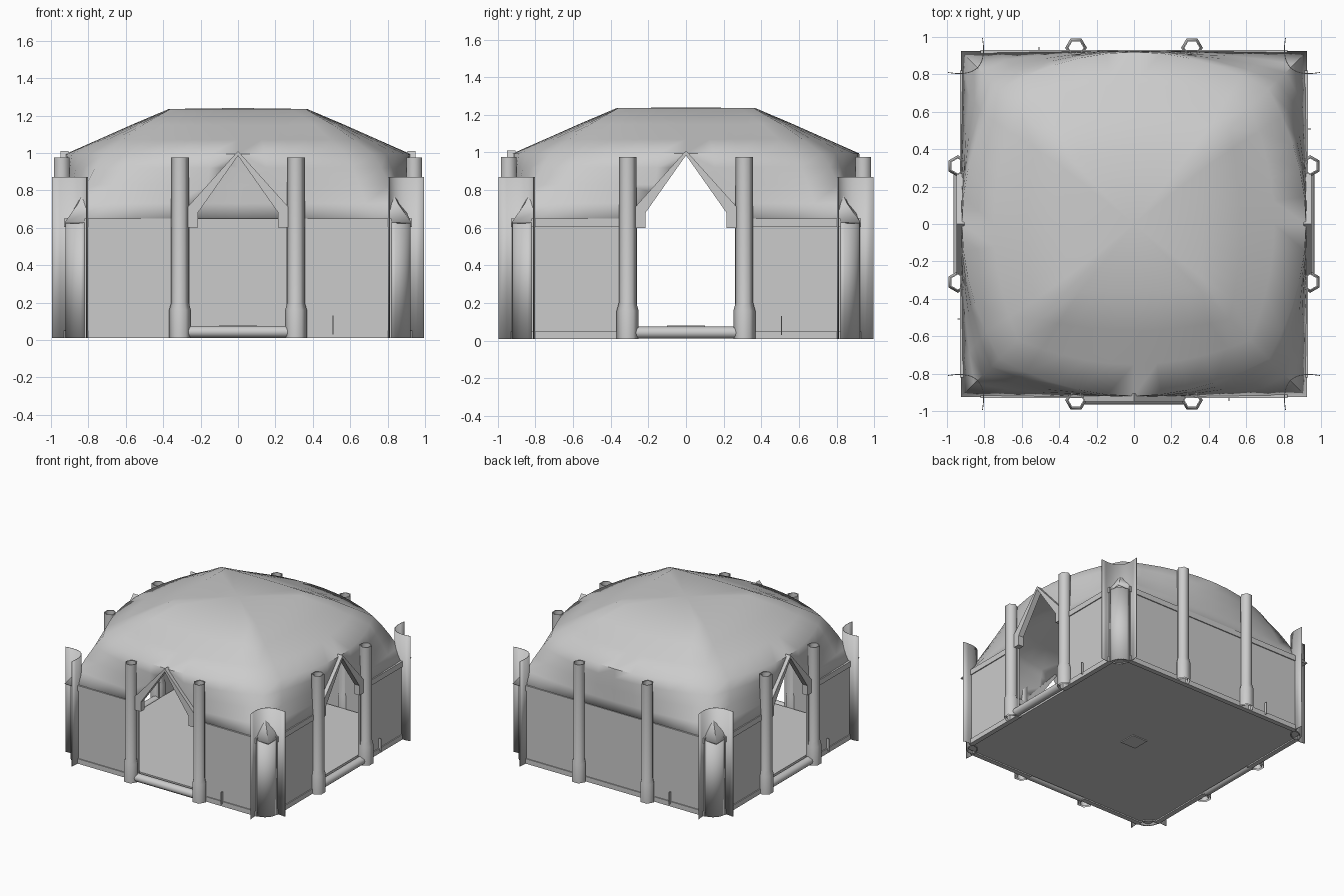
import bpy, bmesh, math
from mathutils import Matrix, Vector

if "Cube" in bpy.data.objects:
    bpy.data.objects.remove(bpy.data.objects["Cube"])

grey = bpy.data.materials.new("plain_grey")
grey.use_nodes = True
grey.diffuse_color = (0.6, 0.6, 0.6, 1)
grey.node_tree.nodes["Principled BSDF"].inputs["Base Color"].default_value = grey.diffuse_color


def finish(name, bm, turn=0, smooth=35):
    """Turn the part to one of the four sides, then shade it."""
    bm.transform(Matrix.Rotation(turn * math.pi / 2, 4, "Z"))
    mesh = bpy.data.meshes.new(name)
    bm.to_mesh(mesh)
    bm.free()
    mesh.materials.append(grey)
    ob = bpy.data.objects.new(name, mesh)
    bpy.context.collection.objects.link(ob)
    bpy.ops.object.select_all(action="DESELECT")
    ob.select_set(True)
    bpy.context.view_layer.objects.active = ob
    bpy.ops.object.shade_smooth_by_angle(angle=math.radians(smooth))
    return ob


def box(name, x, y, z, turn=0):
    bm = bmesh.new()
    bmesh.ops.create_cube(bm, size=1)
    for v in bm.verts:
        v.co = [lo + (c + 0.5) * (hi - lo) for c, (lo, hi) in zip(v.co, (x, y, z))]
    return finish(name, bm, turn)


def prism(name, points, move, turn=0, smooth=35):
    """Extrude a flat outline along a vector."""
    bm = bmesh.new()
    face = bm.faces.new([bm.verts.new(p) for p in points])
    top = bmesh.ops.extrude_face_region(bm, geom=[face])["geom"]
    for v in top:
        if isinstance(v, bmesh.types.BMVert):
            v.co += Vector(move)
    bmesh.ops.recalc_face_normals(bm, faces=bm.faces)
    return finish(name, bm, turn, smooth)


def loft(name, rings, cap=None, turn=0, smooth=35, closed=True):
    """Skin a stack of rings, with an optional fan to a top point."""
    bm = bmesh.new()
    loops = [[bm.verts.new(p) for p in ring] for ring in rings]
    n = len(loops[0])
    for low, high in zip(loops, loops[1:]):
        for i in range(n if closed else n - 1):
            j = (i + 1) % n
            bm.faces.new((low[i], low[j], high[j], high[i]))
    if cap:
        tip = bm.verts.new(cap)
        for i in range(n):
            bm.faces.new((loops[-1][i], loops[-1][(i + 1) % n], tip))
    return finish(name, bm, turn, smooth)


def apply(ob, kind, **settings):
    mod = ob.modifiers.new(kind.title(), kind)
    for key, value in settings.items():
        setattr(mod, key, value)
    bpy.context.view_layer.objects.active = ob
    bpy.ops.object.modifier_apply(modifier=mod.name)


# Vaulted roof: square at the eaves, rounder higher up
def roof_ring(z, corner, middle, steps=10):
    ring = []
    for side in range(4):
        spin = Matrix.Rotation(side * math.pi / 2, 3, "Z")
        for i in range(steps):
            t = 2 * i / steps - 1
            ring.append(spin @ Vector((corner * t, -middle + (middle - corner) * t * t, z)))
    return ring


levels = [(0.63, 0.925, 0.925), (0.73, 0.855, 0.925), (0.83, 0.81, 0.925), (0.92, 0.765, 0.925),
          (0.995, 0.72, 0.92), (1.07, 0.62, 0.75), (1.15, 0.51, 0.57), (1.235, 0.36, 0.37)]
roof = loft("roof_vault", [roof_ring(*l) for l in levels], cap=(0, 0, 1.24), smooth=60)
apply(roof, "SOLIDIFY", thickness=0.012, offset=-1)

# Pointed openings in the front, left and right of the roof
OPEN_SIDES = (0, 1, 3)
for side in OPEN_SIDES:
    outline = [(-0.25, -1.2, 0.5), (0.25, -1.2, 0.5), (0.25, -1.2, 0.68), (0, -1.2, 0.99), (-0.25, -1.2, 0.68)]
    cutter = prism("opening_cutter", outline, (0, 0.6, 0), side)
    cutter.hide_render = True
    apply(roof, "BOOLEAN", object=cutter, operation="DIFFERENCE", solver="EXACT")
    bpy.data.objects.remove(cutter)

# Floor with a small hatch
box("floor", (-0.89, 0.89), (-0.89, 0.89), (0.02, 0.07))
box("floor_hatch", (-0.1, 0.1), (-0.1, 0.1), (0.07, 0.08))
box("floor_hatch_underside", (-0.07, 0.07), (-0.07, 0.07), (0.013, 0.02))


def hexagon(x, y, z, r):
    return [(x + r * math.cos(a * math.pi / 3), y + r * math.sin(a * math.pi / 3), z) for a in range(6)]


for side in range(4):
    is_open = side in OPEN_SIDES
    spans = [(-0.82, -0.26), (0.26, 0.82)] if is_open else [(-0.82, 0.82)]
    for span in spans:
        # Wall panel with top and bottom rails
        box("wall_panel", span, (-0.922, -0.905), (0.01, 0.63), side)
        box("top_rail", span, (-0.93, -0.9), (0.605, 0.65), side)
        box("bottom_rail", span, (-0.93, -0.89), (0.01, 0.05), side)

    # Rounded wall corner
    arc = [(0.82 + 0.103 * math.sin(a * math.pi / 16), -0.82 - 0.103 * math.cos(a * math.pi / 16)) for a in range(9)]
    corner = loft("wall_corner", [[(x, y, z) for x, y in arc] for z in (0.01, 0.63)], turn=side, closed=False)
    apply(corner, "SOLIDIFY", thickness=0.015, offset=-1)

    # Curved shield sheet crossing the corner
    a, b, c = Vector((0.81, -0.995)), Vector((0.77, -0.77)), Vector((0.995, -0.81))
    curve = [a * (1 - t) ** 2 + b * 2 * t * (1 - t) + c * t * t for t in [i / 10 for i in range(11)]]
    sheet = loft("corner_shield", [[(p.x, p.y, z) for p in curve] for z in (0.01, 0.87)], turn=side, closed=False)
    apply(sheet, "SOLIDIFY", thickness=0.004, offset=0)

    # Hollow six-sided poles with a wider foot
    for x in (-0.31, 0.31):
        shape = [(0.01, 0.058), (0.16, 0.058), (0.2, 0.047), (0.975, 0.047), (0.975, 0.04), (0.01, 0.04)]
        loft("pole", [hexagon(x, -0.942, z, r) for z, r in shape], turn=side, smooth=65)

    if is_open:
        # Pointed gable frame
        half = [(0.27, 0.71), (0.27, 0.6), (0.215, 0.6), (0.215, 0.68)]
        outline = [(0, 1.01)] + half + [(0, 0.985)] + [(-x, z) for x, z in reversed(half)]
        prism("gable_frame", [(x, -0.95, z) for x, z in outline], (0, 0.045, 0), side)
        # Rounded door sill
        sill = [(-0.27, -0.93 + 0.035 * math.cos(k * math.pi / 6), 0.043 + 0.032 * math.sin(k * math.pi / 6))
                for k in range(12)]
        prism("door_sill", sill, (0.54, 0, 0), side)
    # Small upright pegs at the wall foot
    box("peg", (0.505, 0.51), (-0.945, -0.92), (0.03, 0.13), side)
